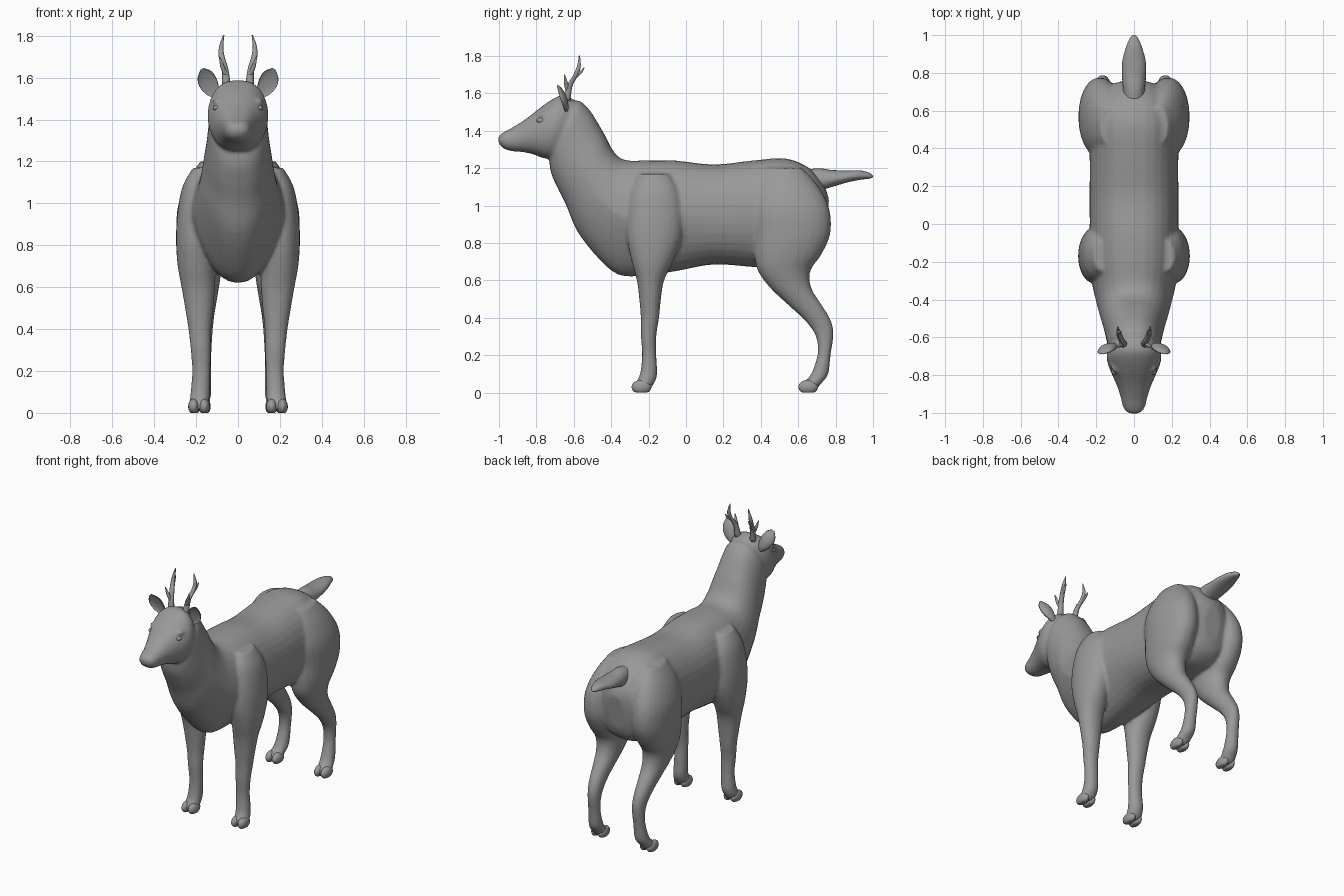
import bpy, bmesh, math
from mathutils import Vector, Matrix

grey = bpy.data.materials.new("coat_grey")
grey.diffuse_color = (0.32, 0.32, 0.32, 1)


def catmull(a, b, c, d, t):
    return [0.5 * (2 * q + (r - p) * t + (2 * p - 5 * q + 4 * r - s) * t * t
                   + (3 * q - p - 3 * r + s) * t ** 3) for p, q, r, s in zip(a, b, c, d)]


def loft(bm, rings, n=24, steps=4, power=0.9, cup=1.0):
    """Smooth closed skin over rings of (centre, side axis, up axis, lower pinch)."""
    fine = []
    for i in range(len(rings) - 1):
        quad = [rings[min(max(i + k, 0), len(rings) - 1)] for k in (-1, 0, 1, 2)]
        fine += [catmull(*quad, s / steps) for s in range(steps)]
    fine.append(rings[-1])
    loops = []
    for r in fine:
        c, u, v, pinch = Vector(r[0:3]), Vector(r[3:6]), Vector(r[6:9]), r[9]
        loop = []
        for k in range(n):
            a = 2 * math.pi * k / n
            x = math.copysign(abs(math.cos(a)) ** power, math.cos(a))
            y = math.sin(a)
            x *= 1 - pinch * max(0, -y)
            if y < 0:
                y *= cup
            loop.append(bm.verts.new(c + u * x + v * y))
        loops.append(loop)
    for p, q in zip(loops, loops[1:]):
        for k in range(n):
            bm.faces.new((p[k], p[(k + 1) % n], q[(k + 1) % n], q[k]))
    bm.faces.new(loops[0][::-1])
    bm.faces.new(loops[-1])


def profile_ring(ty, tz, by, bz, w, pinch=0.0):
    """Ring through a back point and a belly point."""
    return [0, (ty + by) / 2, (tz + bz) / 2, w, 0, 0, 0, (ty - by) / 2, (tz - bz) / 2, pinch]


def flat_ring(side, x, y, z, rx, ry):
    """Horizontal ring for legs and antlers."""
    return [side * x, y, z, rx, 0, 0, 0, ry, 0, 0]


def finish(bm, name):
    bmesh.ops.recalc_face_normals(bm, faces=bm.faces)
    mesh = bpy.data.meshes.new(name)
    bm.to_mesh(mesh)
    bm.free()
    mesh.materials.append(grey)
    for p in mesh.polygons:
        p.use_smooth = True
    ob = bpy.data.objects.new(name, mesh)
    bpy.context.collection.objects.link(ob)
    return ob


def ellipsoid(bm, centre, radii):
    return bmesh.ops.create_uvsphere(
        bm, u_segments=20, v_segments=12, radius=1,
        matrix=Matrix.Translation(centre) @ Matrix.Diagonal((*radii, 1)))["verts"]


# Torso and neck
body = bmesh.new()
loft(body, [profile_ring(*r) for r in (
    (.765, 1.03, .735, .80, .06), (.74, 1.10, .70, .73, .15),
    (.66, 1.20, .62, .68, .21), (.53, 1.252, .50, .67, .24),
    (.35, 1.24, .38, .67, .235), (.15, 1.22, .15, .685, .235),
    (-.05, 1.24, -.05, .65, .235, .15), (-.19, 1.243, -.22, .625, .235, .3),
    (-.30, 1.24, -.36, .63, .22, .35), (-.36, 1.26, -.47, .72, .20, .3),
    (-.40, 1.31, -.58, .86, .18, .2), (-.43, 1.37, -.64, 1.0, .165, .1),
    (-.47, 1.44, -.685, 1.09, .152), (-.515, 1.51, -.72, 1.17, .143),
    (-.57, 1.56, -.73, 1.24, .135), (-.63, 1.55, -.72, 1.30, .10))],
    n=32, power=.82)

# Head and muzzle
loft(body, [profile_ring(*r) for r in (
    (-.58, 1.55, -.62, 1.30, .09), (-.62, 1.578, -.68, 1.258, .13),
    (-.67, 1.588, -.73, 1.25, .145), (-.72, 1.565, -.77, 1.256, .137),
    (-.78, 1.523, -.81, 1.272, .117), (-.85, 1.468, -.865, 1.285, .09),
    (-.92, 1.422, -.92, 1.29, .07), (-.965, 1.398, -.96, 1.298, .06),
    (-.99, 1.383, -.985, 1.313, .047), (-1.004, 1.368, -1.002, 1.335, .025))],
    n=32, power=.8)

# Shoulders, thighs and legs
FRONT = ((.165, -.17, 1.17, .05, .08), (.18, -.165, 1.08, .085, .13),
         (.195, -.165, .95, .095, .15), (.20, -.17, .82, .096, .145),
         (.198, -.18, .70, .09, .11), (.19, -.19, .60, .08, .073),
         (.185, -.192, .50, .068, .058), (.182, -.193, .40, .055, .049),
         (.178, -.20, .30, .048, .041), (.175, -.197, .20, .044, .038),
         (.18, -.20, .10, .046, .046), (.185, -.22, .05, .047, .05),
         (.185, -.235, .015, .04, .04))
HIND = ((.13, .52, 1.20, .05, .10), (.15, .54, 1.10, .095, .17),
        (.175, .56, .98, .113, .207), (.18, .568, .85, .114, .204),
        (.178, .545, .74, .107, .18), (.175, .525, .65, .092, .14),
        (.172, .56, .56, .075, .11), (.17, .635, .47, .058, .09),
        (.168, .695, .40, .048, .073), (.166, .73, .34, .042, .057),
        (.166, .743, .28, .039, .043), (.168, .738, .20, .039, .035),
        (.172, .715, .10, .044, .046), (.18, .675, .05, .046, .05),
        (.18, .655, .015, .04, .04))
for side in (-1, 1):
    for leg in (FRONT, HIND):
        loft(body, [flat_ring(side, *r) for r in leg])
    # Brow ridge
    ellipsoid(body, (side * .092, -.755, 1.485), (.03, .035, .018))

# Fuse the body into one skin
body = finish(body, "body")
fuse = body.modifiers.new("fuse", 'REMESH')
fuse.mode = 'VOXEL'
fuse.voxel_size = 0.01
fuse.use_smooth_shade = True
soft = body.modifiers.new("soften", 'SMOOTH')
soft.factor = 0.5
soft.iterations = 6

# Tail
tail = bmesh.new()
loft(tail, [profile_ring(y, z + h, y, z - h, w) for y, z, w, h in (
    (.62, 1.14, .05, .05), (.71, 1.135, .058, .064), (.78, 1.14, .063, .05),
    (.86, 1.152, .062, .036), (.93, 1.16, .044, .028), (.98, 1.158, .024, .018),
    (1.0, 1.155, .006, .005))], cup=.8)
finish(tail, "tail")

EAR = ((.100, -.645, 1.505, .014, .014), (.124, -.655, 1.54, .036, .026),
       (.145, -.668, 1.58, .045, .03), (.160, -.68, 1.615, .036, .022),
       (.171, -.69, 1.643, .008, .006))
BEAM = ((.055, -.637, 1.56, .02, .02), (.062, -.622, 1.64, .016, .016),
        (.078, -.588, 1.70, .014, .014), (.08, -.572, 1.75, .01, .01),
        (.068, -.57, 1.803, .003, .003))
REAR_TINE = ((.076, -.592, 1.685, .01, .01), (.083, -.567, 1.708, .009, .01),
             (.086, -.545, 1.737, .003, .003))
FRONT_TINE = ((.058, -.632, 1.61, .012, .012), (.075, -.642, 1.655, .01, .011),
              (.088, -.65, 1.70, .003, .003))

for side, label in ((-1, "left"), (1, "right")):
    # Cupped ear, open to the front
    ear = bmesh.new()
    loft(ear, [[side * x, y, z, side * w * .9, 0, -w * .45, 0, d, 0, 0]
               for x, y, z, w, d in EAR], n=20, cup=-.45)
    finish(ear, label + "_ear")

    # Antler beam with two tines
    antler = bmesh.new()
    for part in (BEAM, REAR_TINE, FRONT_TINE):
        loft(antler, [flat_ring(side, *r) for r in part], n=10, steps=3)
    finish(antler, label + "_antler")

    # Eye
    eye = bmesh.new()
    ellipsoid(eye, (side * .102, -.775, 1.455), (.018, .024, .014))
    finish(eye, label + "_eye")

    # Cloven hooves, flat underneath
    for pos, x, y in (("front", .186, -.238), ("hind", .182, .653)):
        hoof = bmesh.new()
        for off in (-.025, .025):
            for v in ellipsoid(hoof, (side * x + off, y, .03), (.027, .053, .038)):
                v.co.z = max(v.co.z, 0)
        finish(hoof, f"{label}_{pos}_hoof")
